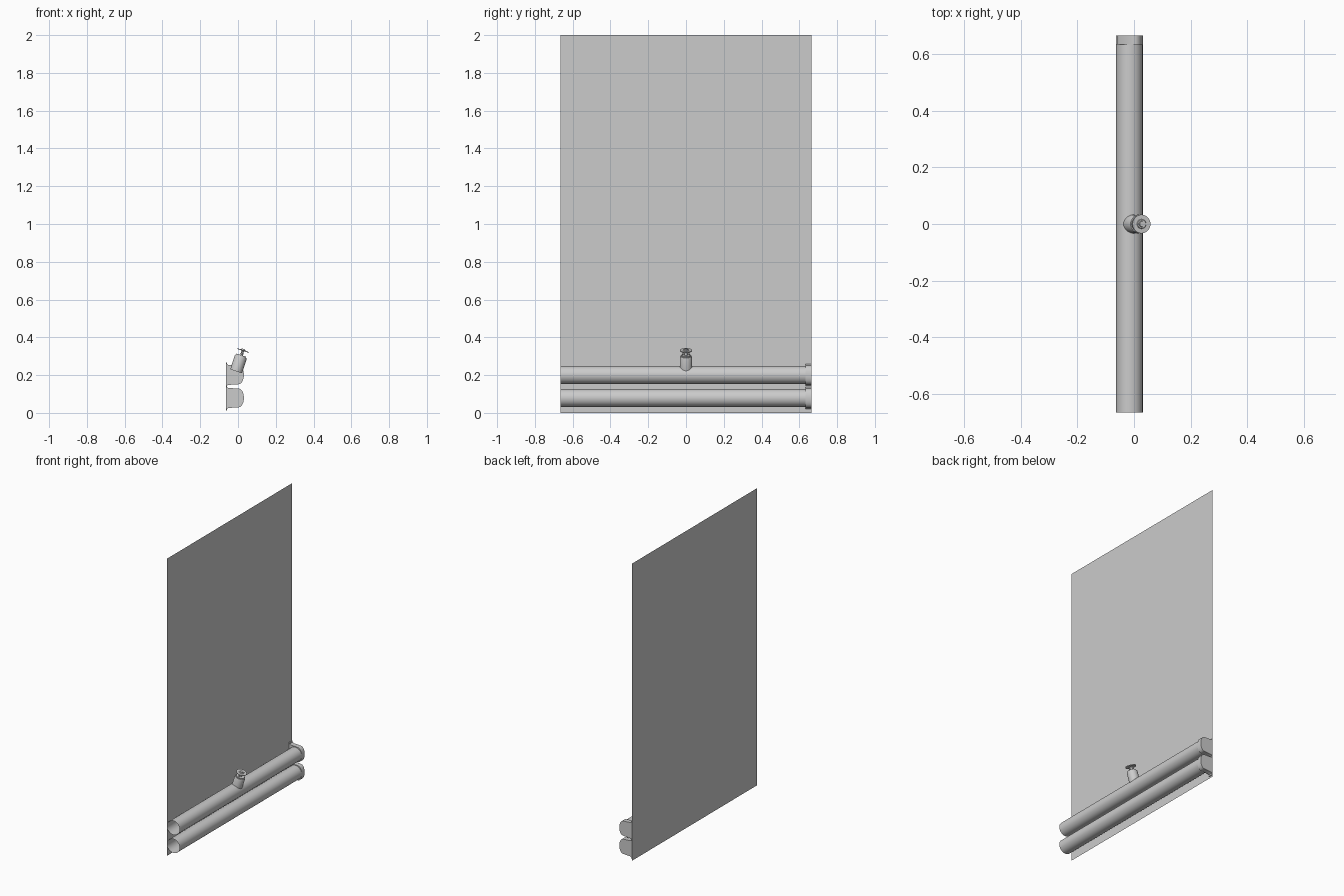
import bpy, bmesh, math
from mathutils import Matrix, Vector

if "Cube" in bpy.data.objects:
    bpy.data.objects.remove(bpy.data.objects["Cube"])

WALL_X, HALF_Y = -0.063, 0.665
PIPE_X, PIPE_R = -0.016, 0.047


def finish(name, bm, smooth=True):
    bmesh.ops.recalc_face_normals(bm, faces=bm.faces)
    me = bpy.data.meshes.new(name)
    bm.to_mesh(me)
    bm.free()
    ob = bpy.data.objects.new(name, me)
    bpy.context.collection.objects.link(ob)
    if smooth:
        bpy.ops.object.select_all(action='DESELECT')
        ob.select_set(True)
        bpy.context.view_layer.objects.active = ob
        bpy.ops.object.shade_smooth_by_angle(angle=math.radians(35))
    return ob


def lathe(name, profile, n, matrix):
    """Spin (radius, height) points about local z."""
    bm = bmesh.new()
    rings = []
    for r, h in profile:
        if r == 0:
            rings.append([bm.verts.new((0, 0, h))] * n)
        else:
            rings.append([bm.verts.new((r * math.cos(2 * math.pi * i / n),
                                        r * math.sin(2 * math.pi * i / n), h)) for i in range(n)])
    for a, b in zip(rings, rings[1:]):
        for i in range(n):
            j = (i + 1) % n
            bm.faces.new(list(dict.fromkeys((a[i], a[j], b[j], b[i]))))
    bm.transform(matrix)
    return finish(name, bm)


def prism(name, pts, y0, y1):
    """Closed xz outline extruded along y."""
    bm = bmesh.new()
    face = bm.faces.new([bm.verts.new((x, y0, z)) for x, z in pts])
    new = bmesh.ops.extrude_face_region(bm, geom=[face])['geom']
    bmesh.ops.translate(bm, vec=(0, y1 - y0, 0),
                        verts=[g for g in new if isinstance(g, bmesh.types.BMVert)])
    return finish(name, bm)


# thin wall panel
bm = bmesh.new()
bm.faces.new([bm.verts.new((WALL_X, y, z)) for y, z in
              ((-HALF_Y, 0), (HALF_Y, 0), (HALF_Y, 2), (-HALF_Y, 2))])
finish("wall_panel", bm, False)

# two open pipes, each closed at the far end by a rounded bracket
for label, z in (("lower", 0.079), ("upper", 0.201)):
    along_y = Matrix.Translation((PIPE_X, 0, z)) @ Matrix.Rotation(-math.pi / 2, 4, 'X')
    lathe(label + "_pipe", [(PIPE_R, -HALF_Y), (PIPE_R, 0.64)], 48, along_y)
    arc = [(-0.003 + 0.034 * math.copysign(abs(math.cos(a)) ** 0.8, math.cos(a)),
            z + 0.05 * math.sin(a))
           for a in (math.pi * (i / 16 - 0.5) for i in range(17))]
    outline = [(-0.052, z - 0.053)] + arc + [(-0.052, z + 0.053),
               (WALL_X + 0.004, z + 0.058), (WALL_X, z + 0.058), (WALL_X, z - 0.058),
               (WALL_X + 0.004, z - 0.058)]
    prism(label + "_end_bracket", outline, 0.633, HALF_Y)

# bracket backing strip against the wall
prism("bracket_strip", [(WALL_X, 0.012), (WALL_X + 0.005, 0.012),
                        (WALL_X + 0.005, 0.268), (WALL_X, 0.268)], 0.633, HALF_Y)

# tilted sprinkler head on the upper pipe
tilt = Matrix.Translation((PIPE_X, 0, 0.201)) @ Matrix.Rotation(math.radians(18), 4, 'Y')
lathe("head_body", [(0.033, 0.02), (0.033, 0.098), (0.030, 0.104), (0.026, 0.104),
                    (0.026, 0.110), (0.014, 0.110), (0, 0.110)], 32, tilt)
lathe("head_stem", [(0.010, 0.108), (0.007, 0.122), (0.007, 0.132), (0.012, 0.136)], 12, tilt)
lathe("deflector_disc", [(0, 0.134), (0.033, 0.134), (0.033, 0.138), (0.017, 0.138),
                         (0.015, 0.141), (0.010, 0.141), (0.009, 0.145), (0, 0.145)], 32, tilt)
# frame arms
for side in (-1, 1):
    bm = bmesh.new()
    bmesh.ops.create_cube(bm, size=1, matrix=tilt
                          @ Matrix.Translation((0, side * 0.015, 0.122))
                          @ Matrix.Rotation(side * 0.35, 4, 'X')
                          @ Matrix.Diagonal((0.006, 0.005, 0.028, 1)))
    finish("frame_arm", bm, False)
